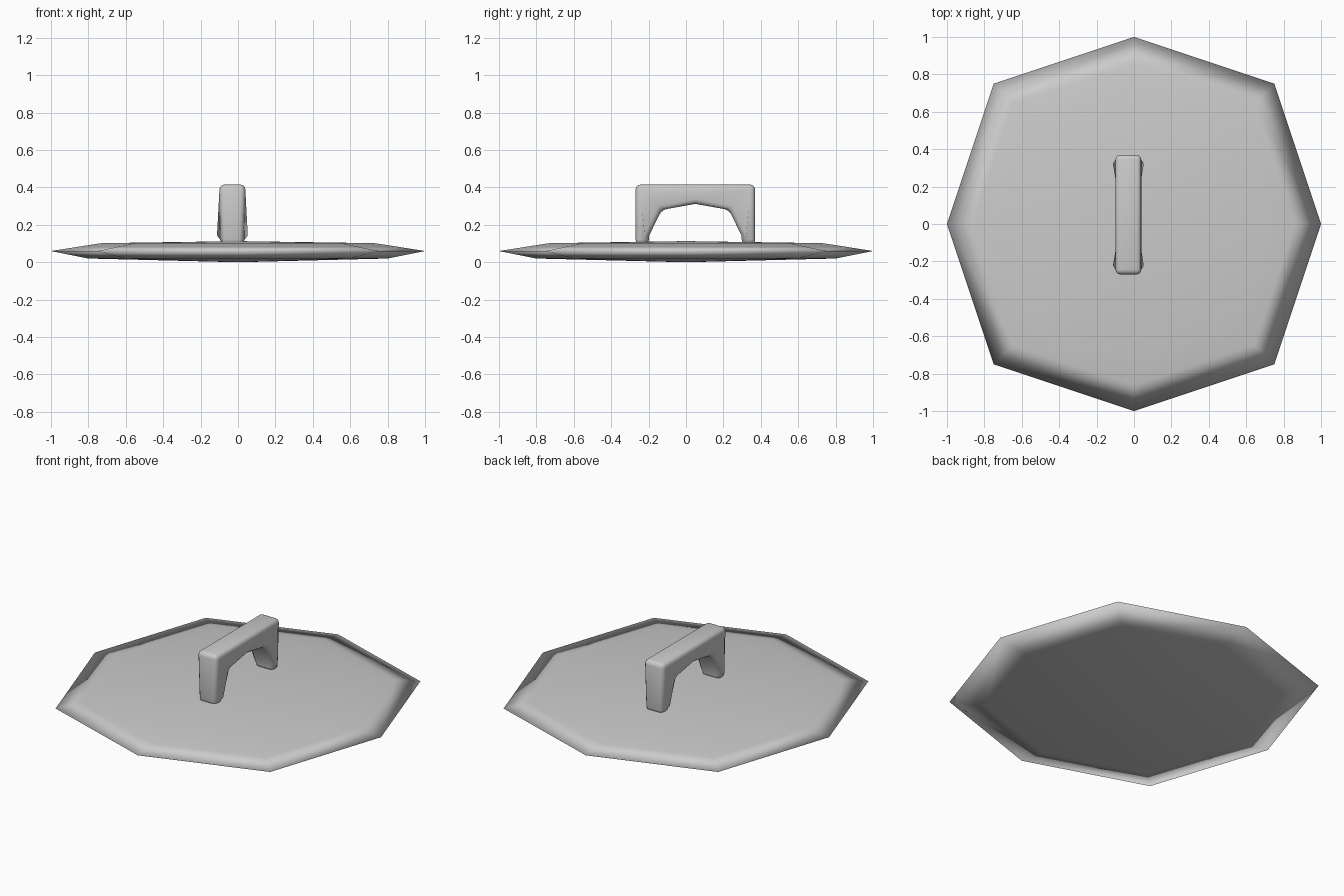
import bpy, bmesh

if "Cube" in bpy.data.objects:
    bpy.data.objects.remove(bpy.data.objects["Cube"])


def make_object(name, bm):
    bmesh.ops.recalc_face_normals(bm, faces=bm.faces)
    mesh = bpy.data.meshes.new(name)
    bm.to_mesh(mesh)
    bm.free()
    obj = bpy.data.objects.new(name, mesh)
    bpy.context.collection.objects.link(obj)
    for p in mesh.polygons:
        p.use_smooth = True
    return obj


# Lid plate: eight-sided rings from the lower centre, round the thin rim, to the upper centre
OCTAGON = [(1, 0), (.75, .75), (0, 1), (-.75, .75),
           (-1, 0), (-.75, -.75), (0, -1), (.75, -.75)]
RINGS = [(.80, .02), (1, .06), (.86, .082), (.73, .102)]

bm = bmesh.new()
rings = [[bm.verts.new((x * s, y * s, z)) for x, y in OCTAGON] for s, z in RINGS]
for a, b in zip(rings, rings[1:]):
    for i in range(8):
        j = (i + 1) % 8
        bm.faces.new((a[i], a[j], b[j], b[i]))
for ring, z in ((rings[0], .0), (rings[-1], .113)):
    centre = bm.verts.new((0, 0, z))
    for i in range(8):
        bm.faces.new((ring[i], ring[(i + 1) % 8], centre))
make_object("lid_plate", bm)

# Handle: mirrored arch profile (offset from its middle, height), extruded across x
HALF = [(.32, .415), (.32, .095), (.248, .095), (.248, .14), (.18, .28)]
profile = HALF + [(0, .312)] + [(-y, z) for y, z in reversed(HALF)]
MID_X, MID_Y, HALF_WIDTH = -.03, .05, .07

bm = bmesh.new()
sides = []
for sx in (-1, 1):
    side = []
    for y, z in profile:
        w = HALF_WIDTH * (.85 if z < .1 else 1)  # feet narrow slightly
        side.append(bm.verts.new((MID_X + sx * w, MID_Y + y, z)))
    sides.append(side)
    bm.faces.new(side)
n = len(profile)
for i in range(n):
    j = (i + 1) % n
    bm.faces.new((sides[0][i], sides[0][j], sides[1][j], sides[1][i]))
handle = make_object("handle", bm)
bevel = handle.modifiers.new("rounding", 'BEVEL')
bevel.width = .026
bevel.segments = 3
bevel.limit_method = 'ANGLE'
bevel.angle_limit = .7
